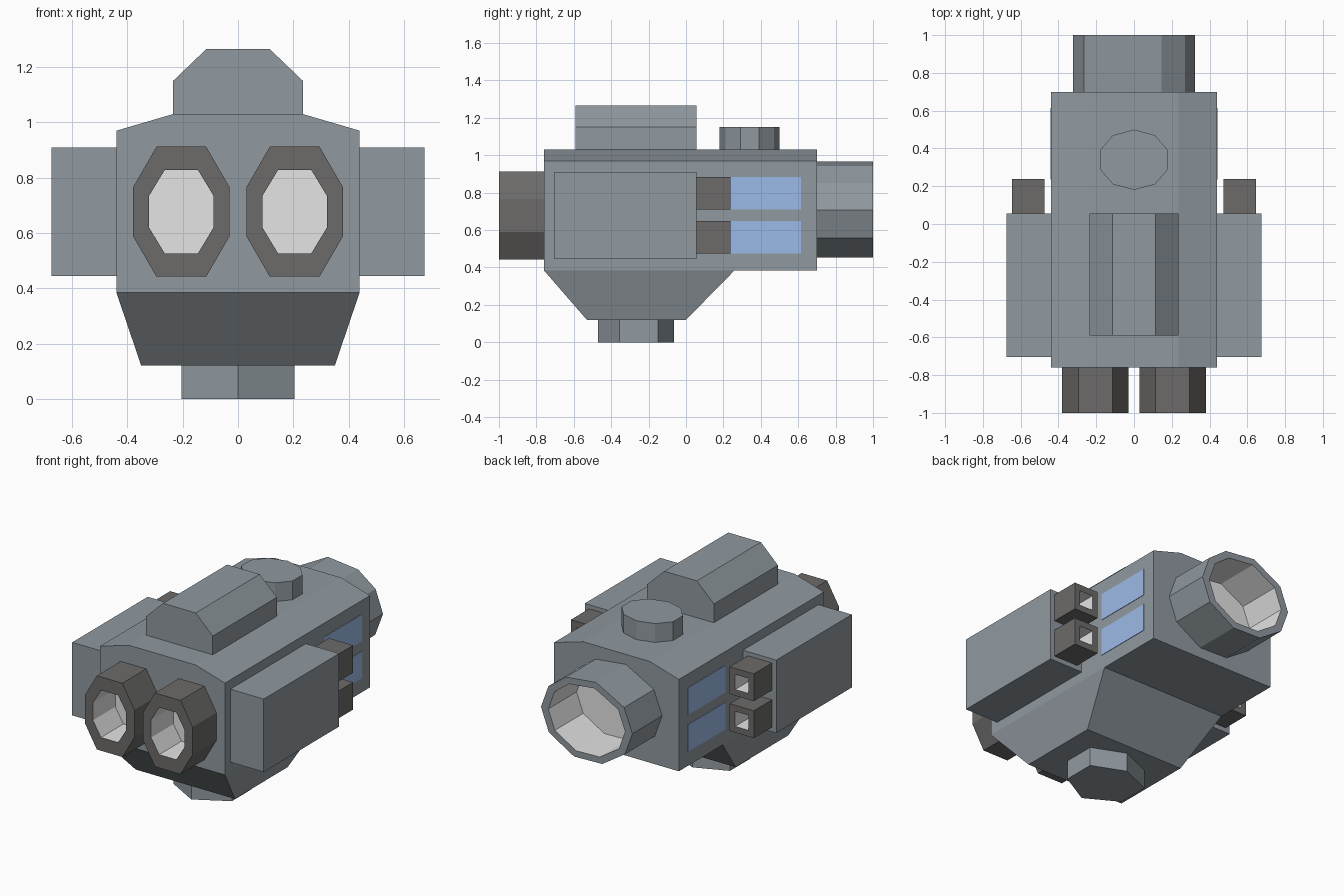
import bpy
import bmesh
from math import cos, sin, radians

old = bpy.data.objects.get("Cube")
if old:
    bpy.data.objects.remove(old, do_unlink=True)


def material(name, rgb):
    m = bpy.data.materials.new(name)
    m.use_nodes = True
    m.diffuse_color = (*rgb, 1)
    m.node_tree.nodes["Principled BSDF"].inputs["Base Color"].default_value = (*rgb, 1)
    return m


HULL = material("blue grey hull", (0.28, 0.32, 0.35))
DARK = material("dark grey metal", (0.15, 0.146, 0.143))
LIGHT = material("light grey lining", (0.78, 0.78, 0.78))
GLASS = material("blue window", (0.33, 0.49, 0.80))


def loft(name, rings, outer, inner=None, lined_from=99):
    """Join rings of points into a closed solid; bands from lined_from on use the inner material."""
    bm = bmesh.new()
    loops = [[bm.verts.new(p) for p in ring] for ring in rings]
    n = len(loops[0])
    bm.faces.new(loops[0])
    for band, (a, b) in enumerate(zip(loops, loops[1:])):
        for i in range(n):
            j = (i + 1) % n
            face = bm.faces.new((a[i], a[j], b[j], b[i]))
            face.material_index = int(band >= lined_from)
    end = bm.faces.new(loops[-1])
    end.material_index = int(inner is not None)
    bmesh.ops.recalc_face_normals(bm, faces=bm.faces)
    mesh = bpy.data.meshes.new(name)
    bm.to_mesh(mesh)
    bm.free()
    mesh.materials.append(outer)
    if inner:
        mesh.materials.append(inner)
    obj = bpy.data.objects.new(name, mesh)
    bpy.context.collection.objects.link(obj)
    return obj


def along_y(profile, y, cx=0, cz=0, sx=1, sz=1):
    return [(cx + x * sx, y, cz + z * sz) for x, z in profile]


def along_z(profile, z):
    return [(x, y, z) for x, y in profile]


def rect(x0, x1, y0, y1):
    return [(x0, y0), (x1, y0), (x1, y1), (x0, y1)]


def box(name, x, y, z, mat):
    return loft(name, [along_z(rect(*x, *y), h) for h in z], mat)


def tube(name, profile, centre, root, mouth, floor, hole, outer):
    """Hollow nozzle along y with a lined recess."""
    cx, cz = centre
    rings = [along_y(profile, root, cx, cz), along_y(profile, mouth, cx, cz),
             along_y(profile, mouth, cx, cz, *hole), along_y(profile, floor, cx, cz, *hole)]
    return loft(name, rings, outer, LIGHT, 2)


def mirrored(half):
    return half + [(-x, z) for x, z in reversed(half)]


# Main hull and the ridge box on its roof
hull = mirrored([(0.44, 0.385), (0.44, 0.97), (0.235, 1.03)])
loft("main_hull", [along_y(hull, y) for y in (-0.76, 0.70)], HULL)
ridge = mirrored([(0.235, 1.02), (0.235, 1.15), (0.115, 1.265)])
loft("roof_ridge", [along_y(ridge, y) for y in (-0.59, 0.055)], HULL)

# Tapered belly and six-sided plug below it
loft("belly", [along_z(rect(-0.44, 0.44, -0.76, 0.26), 0.385),
               along_z(rect(-0.35, 0.35, -0.53, 0.0), 0.12)], HULL)
plug = [(0, -0.47), (0.205, -0.355), (0.205, -0.15),
        (0, -0.065), (-0.205, -0.15), (-0.205, -0.355)]
loft("belly_plug", [along_z(plug, z) for z in (0, 0.125)], HULL)

# Ten-sided roof hatch
hatch = [(0.19 * sin(radians(36 * i)), 0.34 - 0.16 * cos(radians(36 * i))) for i in range(10)]
loft("roof_hatch", [along_z(hatch, z) for z in (1.02, 1.15)], HULL)

# Rear docking tube, slightly uneven ten-sided
angles = (0, 33, 63, 102, 145, 180, 213, 250, 286, 326)
ring = [(0.322 * cos(radians(a)), 0.265 * sin(radians(a))) for a in angles]
tube("rear_tube", ring, (0, 0.707), 0.69, 1.0, 0.715, (0.84, 0.84), HULL)

# Paired side parts
octagon = [(0.09, 0.235), (0.175, 0.088), (0.175, -0.088), (0.09, -0.235),
           (-0.09, -0.235), (-0.175, -0.088), (-0.175, 0.088), (-0.09, 0.235)]
square = rect(-0.085, 0.085, -0.087, 0.087)
for side, s in (("left", 1), ("right", -1)):
    tube(f"{side}_engine", octagon, (s * 0.205, 0.677), -0.75, -1.0, -0.775,
         (0.67, 0.64), DARK)
    box(f"{side}_pod", (s * 0.435, s * 0.675), (-0.705, 0.055), (0.445, 0.91), HULL)
    for level, z in (("lower", 0.562), ("upper", 0.797)):
        tube(f"{side}_{level}_exhaust", square, (s * 0.56, z), 0.05, 0.238, 0.075,
             (0.55, 0.55), DARK)
        box(f"{side}_{level}_window", (s * 0.436, s * 0.443), (0.235, 0.615),
            (z - 0.086, z + 0.086), GLASS)
